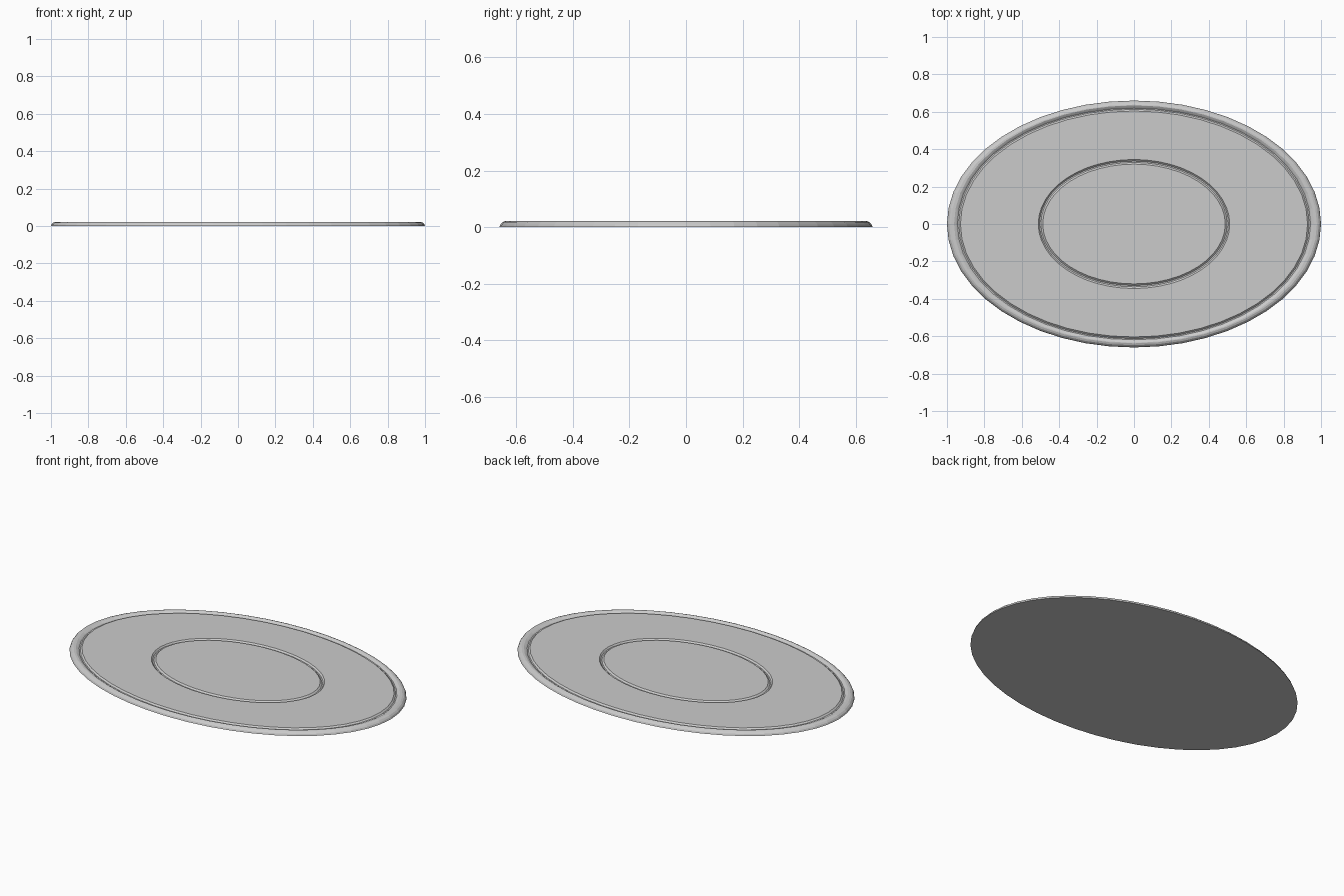
import bpy, bmesh, math

if "Cube" in bpy.data.objects:
    bpy.data.objects.remove(bpy.data.objects["Cube"])

SEGMENTS = 48

# Profile from the rim foot inward: (half length, half depth, height)
PROFILE = [
    (1.000, 0.660, 0.000),
    (0.996, 0.656, 0.010),
    (0.988, 0.648, 0.018),
    (0.978, 0.638, 0.022),
    # rim top and outer groove
    (0.962, 0.634, 0.022),
    (0.951, 0.626, 0.017),
    (0.944, 0.619, 0.012),
    (0.937, 0.613, 0.012),
    (0.928, 0.604, 0.020),
    # flat band and inner groove
    (0.512, 0.345, 0.020),
    (0.505, 0.336, 0.012),
    (0.498, 0.329, 0.012),
    (0.488, 0.320, 0.020),
]


def ellipse_ring(bm, rx, ry, z):
    return [bm.verts.new((rx * math.cos(a), ry * math.sin(a), z))
            for a in (2 * math.pi * i / SEGMENTS for i in range(SEGMENTS))]


# Oval plate with rounded rim and two grooves
bm = bmesh.new()
rings = [ellipse_ring(bm, *p) for p in PROFILE]
for lower, upper in zip(rings, rings[1:]):
    for i in range(SEGMENTS):
        j = (i + 1) % SEGMENTS
        bm.faces.new((lower[i], lower[j], upper[j], upper[i]))
bm.faces.new(rings[-1])
bm.faces.new(rings[0][::-1])

mesh = bpy.data.meshes.new("oval_plate")
bm.to_mesh(mesh)
bm.free()
plate = bpy.data.objects.new("oval_plate", mesh)
bpy.context.collection.objects.link(plate)
